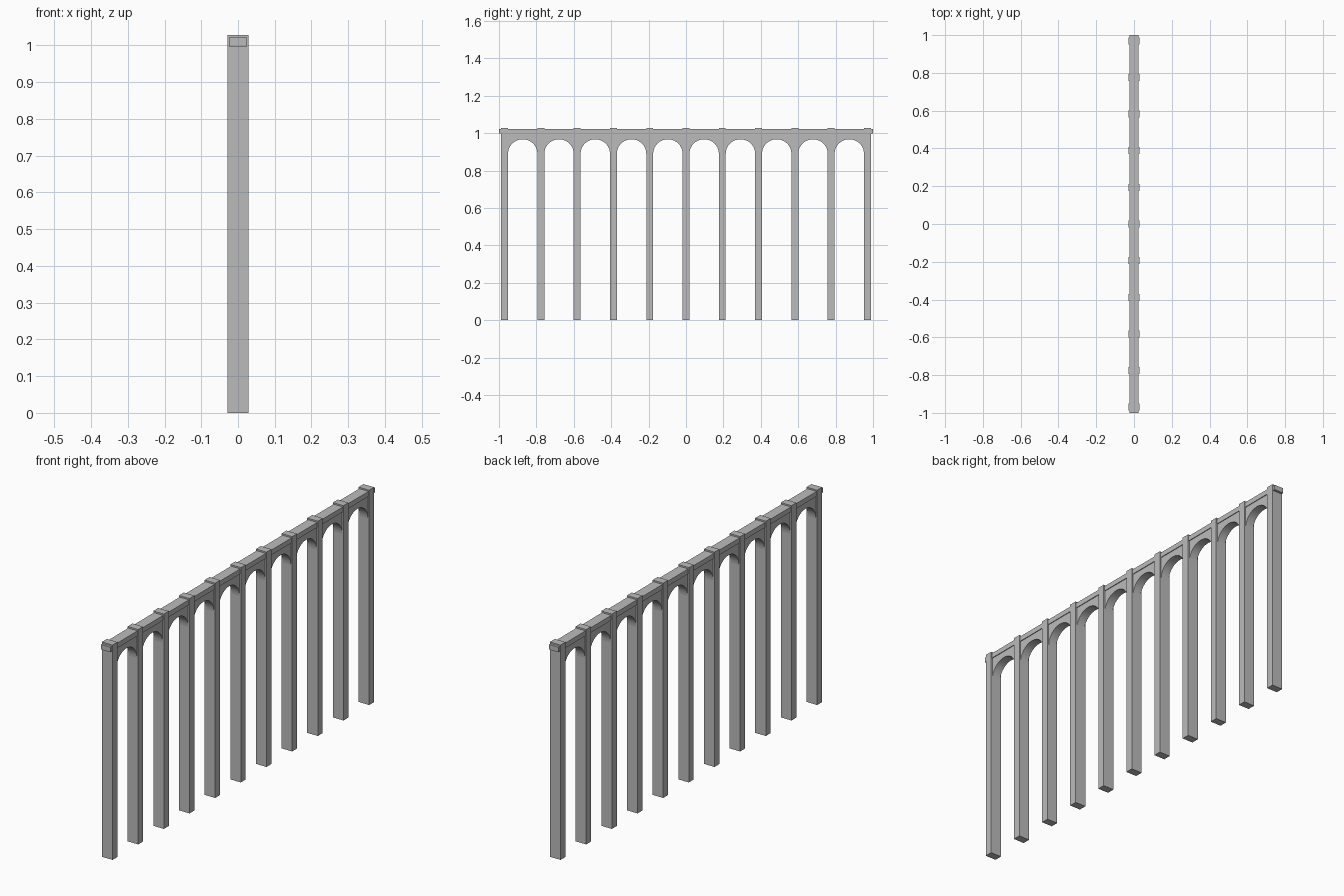
import bpy, bmesh, math

if "Cube" in bpy.data.objects:
    bpy.data.objects.remove(bpy.data.objects["Cube"])

stone = bpy.data.materials.new("grey_stone")
stone.diffuse_color = (0.5, 0.5, 0.5, 1)
stone.use_nodes = True
stone.node_tree.nodes["Principled BSDF"].inputs["Base Color"].default_value = stone.diffuse_color

SPACING, HALF_PIER = 0.194, 0.0185
SPRING, CROWN, SEGS = 0.89, 0.967, 20
WALL_X = 0.021
DECK_BOTTOM, DECK_TOP = 0.997, 1.021


def finish(name, bm):
    bmesh.ops.recalc_face_normals(bm, faces=bm.faces)
    mesh = bpy.data.meshes.new(name)
    bm.to_mesh(mesh)
    bm.free()
    mesh.materials.append(stone)
    obj = bpy.data.objects.new(name, mesh)
    bpy.context.collection.objects.link(obj)
    return obj


def box(name, hx, y0, y1, z0, z1):
    bm = bmesh.new()
    bmesh.ops.create_cube(bm, size=1)
    for v in bm.verts:
        v.co.x *= 2 * hx
        v.co.y = y0 + (v.co.y + 0.5) * (y1 - y0)
        v.co.z = z0 + (v.co.z + 0.5) * (z1 - z0)
    return finish(name, bm)


def arch(name, yc):
    # Spandrel wall with a round opening, built as a strip along the curve
    r = SPACING / 2 - HALF_PIER
    bm = bmesh.new()
    rings = []
    for i in range(SEGS + 1):
        a = math.pi * i / SEGS
        y, z = yc - r * math.cos(a), SPRING + (CROWN - SPRING) * math.sin(a)
        rings.append([bm.verts.new(p) for p in (
            (-WALL_X, y, z), (WALL_X, y, z),
            (WALL_X, y, DECK_BOTTOM), (-WALL_X, y, DECK_BOTTOM))])
    for a, b in zip(rings, rings[1:]):
        for k in range(4):
            bm.faces.new((a[k], a[(k + 1) % 4], b[(k + 1) % 4], b[k]))
    bm.faces.new(rings[0])
    bm.faces.new(rings[-1])
    obj = finish(name, bm)
    # Smooth only the underside of the arch
    bpy.ops.object.select_all(action='DESELECT')
    obj.select_set(True)
    bpy.context.view_layer.objects.active = obj
    bpy.ops.object.shade_smooth_by_angle(angle=math.radians(30))


# Tall piers rising just above the deck
for i in range(11):
    y = (i - 5) * SPACING
    box(f"pier_{i + 1}", 0.028, y - HALF_PIER, y + HALF_PIER, 0, 1.028)

# Arches between the piers
for i in range(10):
    arch(f"arch_{i + 1}", (i - 4.5) * SPACING)

# Deck band running the full length
box("deck", 0.0245, -1, 1, DECK_BOTTOM, DECK_TOP)
